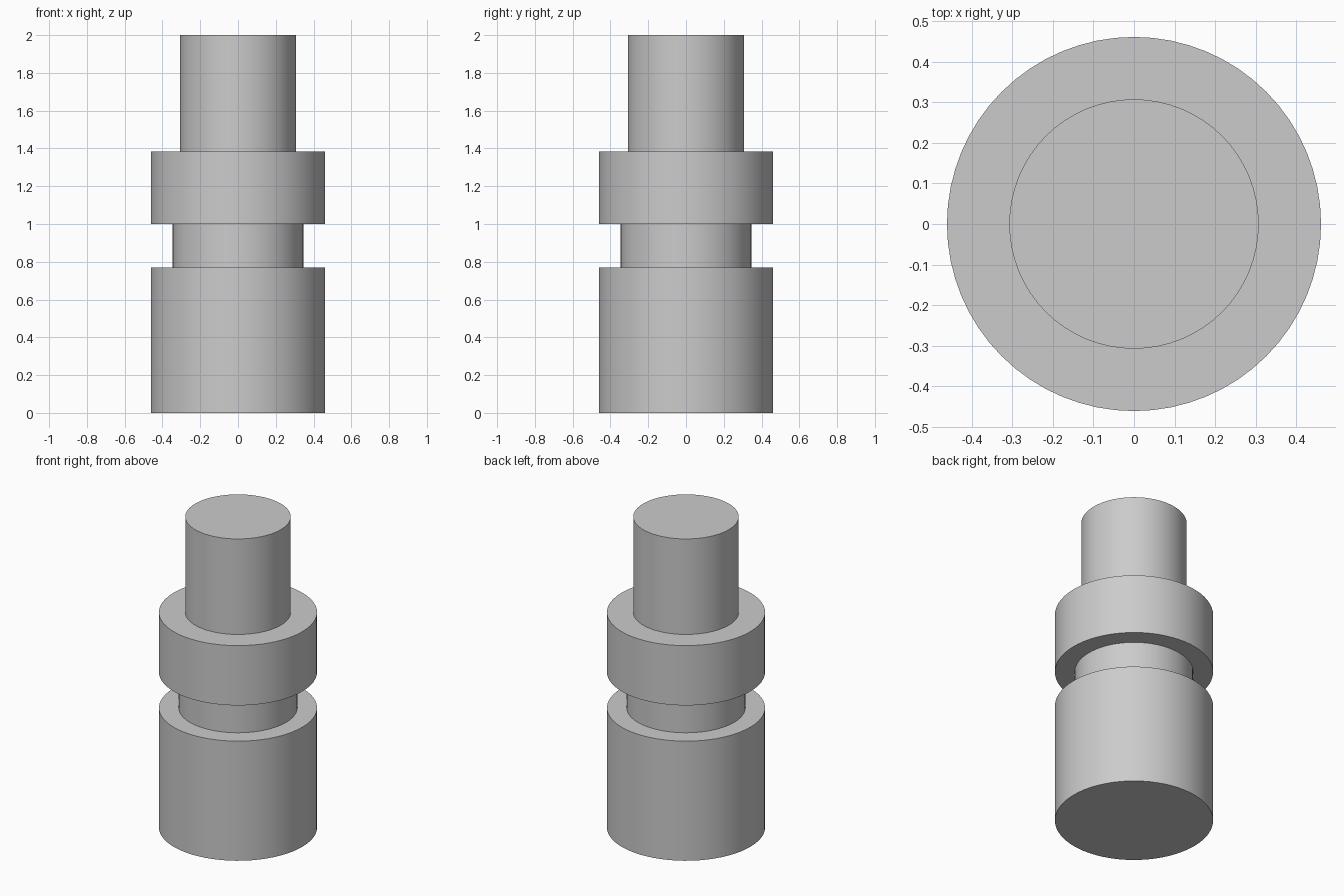
import bpy
import bmesh
from math import radians, tau
from mathutils import Matrix, Vector

cube = bpy.data.objects.get("Cube")
if cube:
    bpy.data.objects.remove(cube, do_unlink=True)

# Single plain grey
grey = bpy.data.materials.new("plain_grey")
grey.use_nodes = True
colour = (0.6, 0.6, 0.6, 1)
grey.diffuse_color = colour
grey.node_tree.nodes["Principled BSDF"].inputs["Base Color"].default_value = colour

# Stepped half profile (radius, height), from base centre to top centre
BODY, NECK, STEM = 0.4615, 0.346, 0.3077
profile = [(0, 0), (BODY, 0), (BODY, 0.77), (NECK, 0.77), (NECK, 1),
           (BODY, 1), (BODY, 1.385), (STEM, 1.385), (STEM, 2), (0, 2)]

# Turn the profile around the vertical axis
bm = bmesh.new()
verts = [bm.verts.new((r, 0, z)) for r, z in profile]
edges = [bm.edges.new(pair) for pair in zip(verts, verts[1:])]
bmesh.ops.spin(bm, geom=verts + edges, cent=(0, 0, 0), axis=(0, 0, 1),
               angle=tau, steps=64, use_merge=True)
bmesh.ops.remove_doubles(bm, verts=bm.verts, dist=0.0001)
bmesh.ops.recalc_face_normals(bm, faces=bm.faces)

mesh = bpy.data.meshes.new("stepped_shaft")
bm.to_mesh(mesh)
bm.free()
mesh.materials.append(grey)
shaft = bpy.data.objects.new("stepped_shaft", mesh)
bpy.context.collection.objects.link(shaft)

# Smooth sides with crisp steps
bpy.ops.object.select_all(action="DESELECT")
shaft.select_set(True)
bpy.context.view_layer.objects.active = shaft
bpy.ops.object.shade_smooth_by_angle(angle=radians(30))
